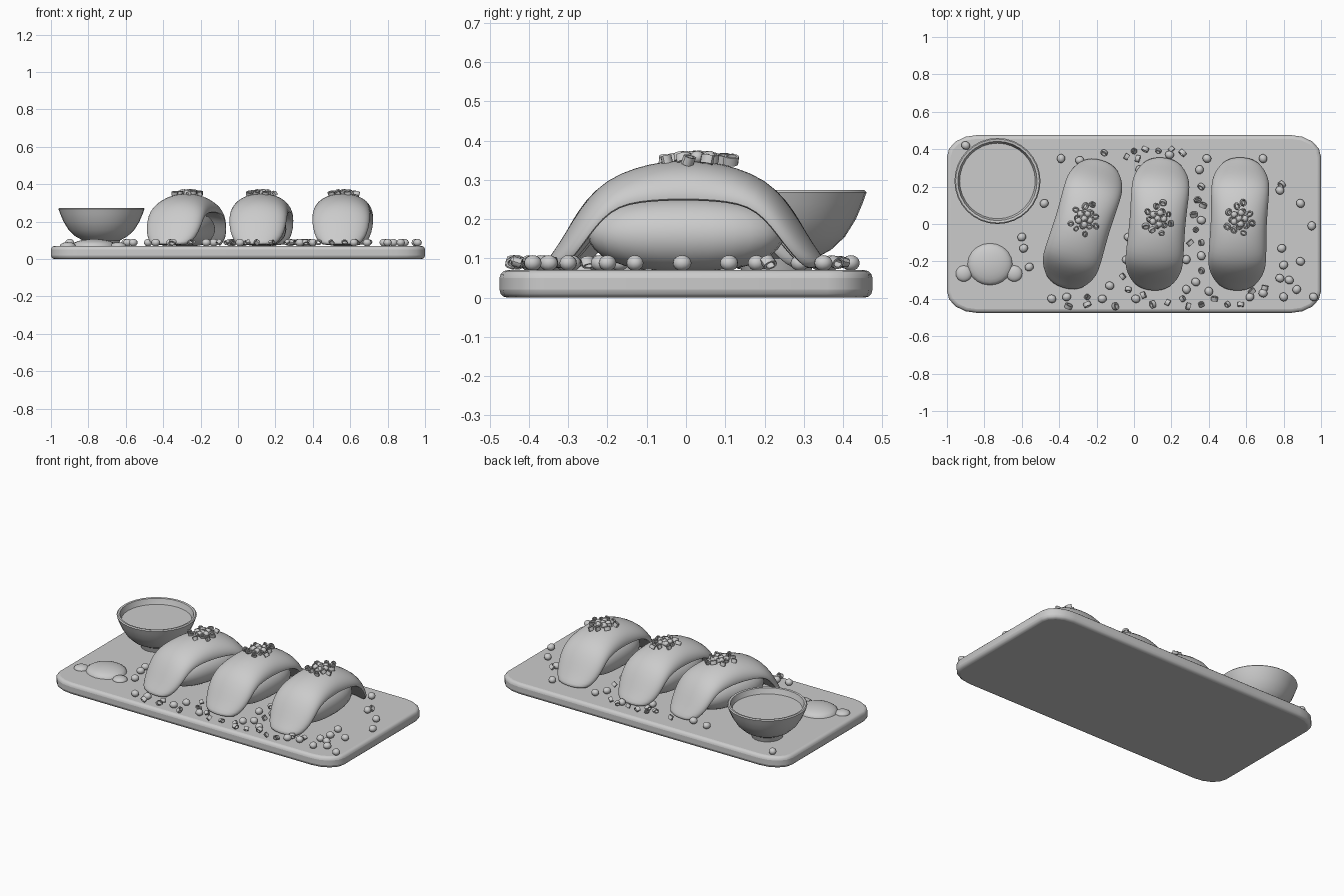
import bpy, bmesh, math, random
from mathutils import Matrix, Vector

random.seed(4)
if "Cube" in bpy.data.objects:
    bpy.data.objects.remove(bpy.data.objects["Cube"])

grey = bpy.data.materials.new("plain_grey")
grey.use_nodes = True
colour = (0.6, 0.6, 0.6, 1)
grey.diffuse_color = colour
grey.node_tree.nodes["Principled BSDF"].inputs["Base Color"].default_value = colour

BOARD_TOP = 0.07


def finish(name, bm, angle=40):
    bmesh.ops.recalc_face_normals(bm, faces=bm.faces)
    mesh = bpy.data.meshes.new(name)
    bm.to_mesh(mesh)
    bm.free()
    mesh.materials.append(grey)
    obj = bpy.data.objects.new(name, mesh)
    bpy.context.collection.objects.link(obj)
    bpy.ops.object.select_all(action='DESELECT')
    obj.select_set(True)
    bpy.context.view_layer.objects.active = obj
    bpy.ops.object.shade_smooth_by_angle(angle=math.radians(angle))
    return obj


def skin(bm, rings, capped):
    """Bridge equal closed rings of points with quads."""
    loops = [[bm.verts.new(p) for p in ring] for ring in rings]
    n = len(loops[0])
    for a, b in zip(loops, loops[1:]):
        for i in range(n):
            j = (i + 1) % n
            bm.faces.new((a[i], a[j], b[j], b[i]))
    if capped:
        bm.faces.new(loops[0])
        bm.faces.new(loops[-1])


def ellipsoid(bm, centre, radii, u=20, v=12, turn=0):
    m = (Matrix.Translation(centre) @ Matrix.Rotation(turn, 4, 'Z')
         @ Matrix.Diagonal((*radii, 1)))
    bmesh.ops.create_uvsphere(bm, u_segments=u, v_segments=v, radius=1, matrix=m)


def lathe(name, profile, x, y, steps=32):
    bm = bmesh.new()
    turns = [math.tau * i / steps for i in range(steps)]
    skin(bm, [[(x + r * math.cos(a), y + r * math.sin(a), z) for a in turns]
              for r, z in profile], True)
    return finish(name, bm)


# Serving board: rounded slab with softened rims
bm = bmesh.new()
outline = []
for quarter, (sx, sy) in enumerate(((1, 1), (-1, 1), (-1, -1), (1, -1))):
    for k in range(5):
        a = math.pi / 2 * (quarter + k / 4)
        outline.append((sx * 0.84 + 0.16 * math.cos(a), sy * 0.36 + 0.115 * math.sin(a)))
skin(bm, [[(x, y, z) for x, y in outline] for z in (0, BOARD_TOP)], True)
board = finish("serving_board", bm)
bevel = board.modifiers.new("soft_rim", 'BEVEL')
bevel.width = 0.02
bevel.segments = 3
bevel.limit_method = 'ANGLE'
bevel.angle_limit = math.radians(50)

# Sauce bowl with foot, and the sauce inside it
lathe("sauce_bowl", [(0.09, 0.07), (0.1, 0.1), (0.14, 0.122), (0.175, 0.155), (0.203, 0.2),
                     (0.22, 0.24), (0.23, 0.268), (0.224, 0.274), (0.212, 0.272),
                     (0.2, 0.23), (0.175, 0.18), (0.12, 0.135)], -0.73, 0.23)
lathe("sauce", [(0.19, 0.222), (0.202, 0.238)], -0.73, 0.23)

# Paste mound with two small lumps beside it
bm = bmesh.new()
ellipsoid(bm, (-0.77, -0.215, BOARD_TOP), (0.12, 0.112, 0.037))
for x in (-0.91, -0.64):
    ellipsoid(bm, (x, -0.265, BOARD_TOP), (0.043, 0.043, 0.02))
finish("paste_mound", bm)

# Half of the draped slice: outer y, outer z, inner y, inner z, half width
HALF_ARCH = [(0, 0.352, 0, 0.247, 0.152), (0.06, 0.347, 0.05, 0.246, 0.153),
             (0.13, 0.332, 0.11, 0.242, 0.155), (0.2, 0.302, 0.165, 0.23, 0.157),
             (0.25, 0.255, 0.205, 0.2, 0.156), (0.29, 0.195, 0.237, 0.16, 0.151),
             (0.325, 0.135, 0.27, 0.115, 0.136), (0.355, 0.095, 0.3, 0.083, 0.11),
             (0.36, 0.078, 0.315, 0.073, 0.085)]
ARCH = [(-a, b, -c, d, w) for a, b, c, d, w in HALF_ARCH[:0:-1]] + HALF_ARCH


def slice_ring(oy, oz, iy, iz, w):
    """Domed strip section: curved outside, rolled edge, shallow hollow below."""
    ring = []
    for k in range(15):
        a = math.pi * k / 14
        lift = math.sin(a) ** 0.85
        ring.append((w * math.cos(a), iy + (oy - iy) * lift, iz + (oz - iz) * lift))
    for s in (-0.9, -0.5, 0, 0.5, 0.9):
        lift = 0.3 * (1 - s * s) - 0.06
        ring.append((w * s, iy + (oy - iy) * lift, iz + (oz - iz) * lift))
    return ring


def chopped_ring(bm, centre, flat=False):
    """Short hollow oval tube lying at a random angle."""
    size = random.uniform(0.015, 0.021)
    tilt = random.uniform(0.2, 0.6) if flat else random.uniform(0.5, 1.5)
    turn = (Matrix.Translation(centre) @ Matrix.Rotation(random.uniform(0, math.tau), 4, 'Z')
            @ Matrix.Rotation(tilt, 4, 'X'))
    half = 0.011
    section = ((1, -half), (1, half), (0.65, half), (0.65, -half), (1, -half))
    skin(bm, [[turn @ Vector((size * f * math.cos(math.tau * i / 10),
                              size * 0.75 * f * math.sin(math.tau * i / 10), h))
               for i in range(10)] for f, h in section], False)


# Three portions: rice, draped slice and garnish
for label, x, degrees in (("left", 0.56, -2.5), ("middle", 0.125, -5), ("right", -0.275, -17)):
    place = Matrix.Translation((x, 0, 0)) @ Matrix.Rotation(math.radians(degrees), 4, 'Z')

    bm = bmesh.new()
    ellipsoid(bm, (0, 0, 0.16), (0.13, 0.25, 0.095), 28, 16)
    for v in bm.verts:  # squared-off pressed block
        v.co.x = math.copysign(0.13 * abs(v.co.x / 0.13) ** 0.8, v.co.x)
        v.co.y = math.copysign(0.25 * abs(v.co.y / 0.25) ** 0.8, v.co.y)
        v.co.z = max(v.co.z, BOARD_TOP)
    finish(label + "_rice", bm).matrix_world = place

    bm = bmesh.new()
    skin(bm, [slice_ring(*row) for row in ARCH], True)
    topping = finish(label + "_draped_slice", bm, 60)
    topping.matrix_world = place
    smooth = topping.modifiers.new("smooth", 'SUBSURF')
    smooth.levels = smooth.render_levels = 1

    bm = bmesh.new()
    for k in range(14):
        a, r = k * 2.4, 0.1 * math.sqrt((k + 0.3) / 14)
        chopped_ring(bm, (r * 0.75 * math.cos(a), 0.03 + r * math.sin(a), 0.361 - r * 0.12), True)
    for k in range(6):
        a = k * math.tau / 5
        r = 0.032 if k else 0
        ellipsoid(bm, (r * math.cos(a), 0.03 + r * math.sin(a), 0.358), (0.018, 0.018, 0.016), 10, 6)
    finish(label + "_garnish", bm).matrix_world = place

# Roe beads scattered on the board
BEADS = [(-.9, .42), (-.39, .35), (-.29, .34), (-.48, .11), (-.6, -.07), (-.59, -.13), (-.56, -.23),
         (-.44, -.4), (-.36, -.39), (-.17, -.4), (.01, -.4), (.03, .29), (.19, .37), (.35, .29),
         (.39, .35), (.69, .35), (.78, .18), (.89, .11), (.95, -.01), (.79, -.13), (.8, -.22),
         (.89, -.2), (.78, -.29), (.83, -.3), (.87, -.35), (.8, -.39), (.96, -.39), (.28, -.35),
         (.33, -.31), (.28, -.19), (.36, -.17), (.4, -.36), (.62, -.39), (.69, -.37), (-.03, -.07),
         (-.04, -.19), (-.13, -.33), (.36, .02)]
bm = bmesh.new()
for x, y in BEADS:
    ellipsoid(bm, (x, y, 0.088), (0.024, 0.022, 0.02), 12, 8, random.uniform(0, 3))
finish("roe_beads", bm)

# Chopped rings: loose strips between the portions and along both long edges
RINGS = [(-.16, .38), (-.04, .36), (0, .39), (.06, .4), (.13, .39), (.2, .4), (.26, .38), (.02, .35),
         (.36, .2), (.32, .05), (.33, -.03), (.3, -.1), (.36, -.1), (.36, -.25), (.34, .13),
         (.05, -.38), (-.03, -.35), (-.25, -.39), (-.35, -.44), (-.25, -.43), (-.1, -.44), (.1, -.43),
         (.18, -.42), (.26, -.4), (.29, -.44), (.36, -.43), (.43, -.4), (.5, -.43), (.57, -.43),
         (.63, -.36), (.7, -.34), (.79, .21), (.37, .1), (-.06, -.28)]
bm = bmesh.new()
for x, y in RINGS:
    chopped_ring(bm, (x, y, 0.09))
finish("chopped_rings", bm)
